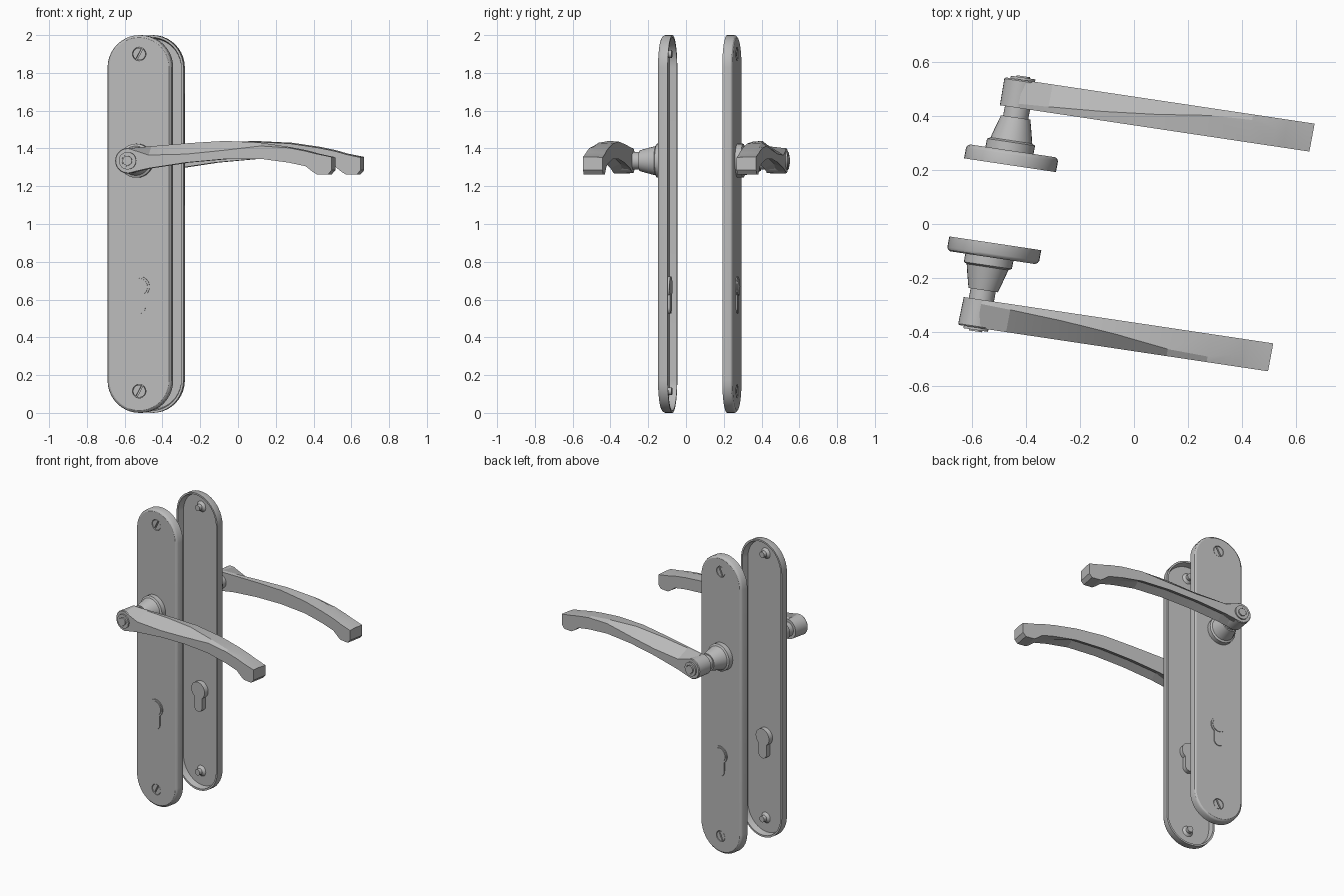
import bpy, bmesh
from math import sin, cos, pi, radians
from mathutils import Matrix

cube = bpy.data.objects.get("Cube")
if cube:
    bpy.data.objects.remove(cube)

metal = bpy.data.materials.new("satin metal")
metal.use_nodes = True
GREY = (0.5, 0.5, 0.5, 1)
metal.diffuse_color = GREY
metal.node_tree.nodes["Principled BSDF"].inputs["Base Color"].default_value = GREY


def set_frame(side):
    """Local x runs along the lever, y outward from the door, z up."""
    return Matrix(((0.989, side * 0.185, 0, -0.486),
                   (-0.148, side * 0.983, 0, 0.073),
                   (0, 0, 1, 0), (0, 0, 0, 1)))


def finish(bm, name, frame, smooth=30):
    bm.transform(frame)
    bmesh.ops.recalc_face_normals(bm, faces=bm.faces)
    mesh = bpy.data.meshes.new(name)
    bm.to_mesh(mesh)
    bm.free()
    mesh.materials.append(metal)
    if smooth:
        mesh.polygons.foreach_set("use_smooth", [True] * len(mesh.polygons))
        mesh.set_sharp_from_angle(angle=radians(smooth))
    bpy.context.collection.objects.link(bpy.data.objects.new(name, mesh))


def bridge(bm, a, b):
    for i in range(len(a)):
        j = (i + 1) % len(a)
        bm.faces.new((a[i], a[j], b[j], b[i]))


def ring(bm, outline, depth):
    return [bm.verts.new((x, depth, z)) for x, z in outline]


def loft(bm, rings):
    """Closed skin through a list of vertex rings."""
    for a, b in zip(rings, rings[1:]):
        bridge(bm, a, b)
    bm.faces.new(rings[0])
    bm.faces.new(rings[-1])


def arc(r, z=0.0, x=0.0, start=0.0, sweep=2 * pi, n=28):
    full = abs(sweep - 2 * pi) < 0.001
    steps = n if full else n + 1
    return [(x + r * cos(start + sweep * i / n), z + r * sin(start + sweep * i / n))
            for i in range(steps)]


def stadium(inset):
    r = 0.172 - inset
    return arc(r, 2 - 0.172, 0, 0, pi, 20) + arc(r, 0.172, 0, pi, pi, 20)


def lathe(name, frame, profile, x, z):
    bm = bmesh.new()
    loft(bm, [ring(bm, arc(r, z, x), d) for r, d in profile])
    finish(bm, name, frame)


def prism(name, frame, outline, d0, d1):
    bm = bmesh.new()
    loft(bm, [ring(bm, outline, d) for d in (d0, d1)])
    finish(bm, name, frame)


SCREWS = (0.115, 1.9)
HUB_X, HUB_Z = -0.012, 1.335
INNER, OUTER = 0.361, 0.466


def build_plate(name, frame):
    # Hollow backplate with a chamfered rim and countersunk screw holes
    bm = bmesh.new()
    layers = ((0.02, 0.186), (0.012, 0.147), (0, 0.147), (0, 0.187), (0.004, 0.195), (0.013, 0.201))
    rings = [ring(bm, stadium(i), d) for i, d in layers]
    for a, b in zip(rings, rings[1:]):
        bridge(bm, a, b)
    bm.faces.new(rings[0])
    loops = [rings[-1]]
    for z in SCREWS:
        lip, floor = (ring(bm, arc(0.036, z), d) for d in (0.201, 0.188))
        bridge(bm, lip, floor)
        bm.faces.new(floor)
        loops.append(lip)
    edges = []
    for lp in loops:
        for i, v in enumerate(lp):
            w = lp[(i + 1) % len(lp)]
            edges.append(bm.edges.get((v, w)) or bm.edges.new((v, w)))
    bmesh.ops.triangle_fill(bm, edges=edges, use_beauty=True)
    finish(bm, name, frame)


# Lever stations: x, underside, outer edge height, crest height, crest position
STATIONS = (
    (-0.01, 1.27, 1.40, 1.403, 0.15),
    (0.10, 1.295, 1.365, 1.412, 0.2),
    (0.30, 1.325, 1.37, 1.428, 0.32),
    (0.50, 1.343, 1.39, 1.44, 0.5),
    (0.70, 1.345, 1.413, 1.43, 0.75),
    (0.85, 1.325, 1.403, 1.408, 0.8),
    (0.94, 1.306, 1.386, 1.39, 0.6),
    (0.98, 1.275, 1.376, 1.379, 0.5),
    (1.0, 1.263, 1.371, 1.373, 0.5),
    (1.06, 1.262, 1.359, 1.36, 0.5),
    (1.08, 1.285, 1.355, 1.356, 0.5),
)


def build_lever(name, frame):
    # Arched grip whose crest winds from the door side to the outer side
    bm = bmesh.new()
    rings = []
    for x, low, edge, crest, pos in STATIONS:
        hollow = 0.025 if 0.05 < x < 0.8 else 0
        section = ((OUTER, low), (OUTER, edge), (INNER + pos * (OUTER - INNER), crest),
                   (INNER, crest - 0.004), (INNER, low), ((INNER + OUTER) / 2, low + hollow))
        rings.append([bm.verts.new((x, d, z)) for d, z in section])
    loft(bm, rings)
    finish(bm, name, frame, 15)


for label, side in (("front", -1), ("back", 1)):
    f = set_frame(side)
    build_plate(label + "_backplate", f)
    build_lever(label + "_lever", f)

    # Stem from plate to lever, then hub and its stepped cap
    lathe(label + "_stem", f, ((0.09, 0.2), (0.09, 0.232), (0.078, 0.238), (0.07, 0.27),
                               (0.055, 0.325), (0.047, 0.325), (0.047, 0.37)), HUB_X, HUB_Z)
    lathe(label + "_hub", f, ((0.066, INNER), (0.068, OUTER - 0.005), (0.064, OUTER)), HUB_X, HUB_Z)
    lathe(label + "_hub_cap", f, ((0.046, 0.46), (0.046, 0.475), (0.03, 0.475), (0.03, 0.471),
                                  (0.025, 0.471), (0.025, 0.48)), HUB_X, HUB_Z)

    # Lock cylinder with round barrel and narrow tail
    half = 0.034
    barrel = arc(0.056, 0.667, 0, radians(-52), radians(284), 28)
    tail = arc(half, 0.525 + half, 0, pi, pi, 12)
    prism(label + "_lock_cylinder", f, barrel + tail, 0.155, 0.207)
    prism(label + "_lock_face", f, arc(0.046, 0.667), 0.206, 0.211)

    # Slotted screw heads outside, tapered bosses inside
    for place, z in zip(("lower", "upper"), SCREWS):
        for half_name, start in (("a", radians(62)), ("b", radians(242))):
            prism(f"{label}_{place}_screw_{half_name}", f,
                  arc(0.033, z, 0, start + 0.13, pi - 0.26, 14), 0.187, 0.199)
        lathe(f"{label}_{place}_boss", f, ((0.038, 0.188), (0.02, 0.172), (0.02, 0.15)), 0, z)
